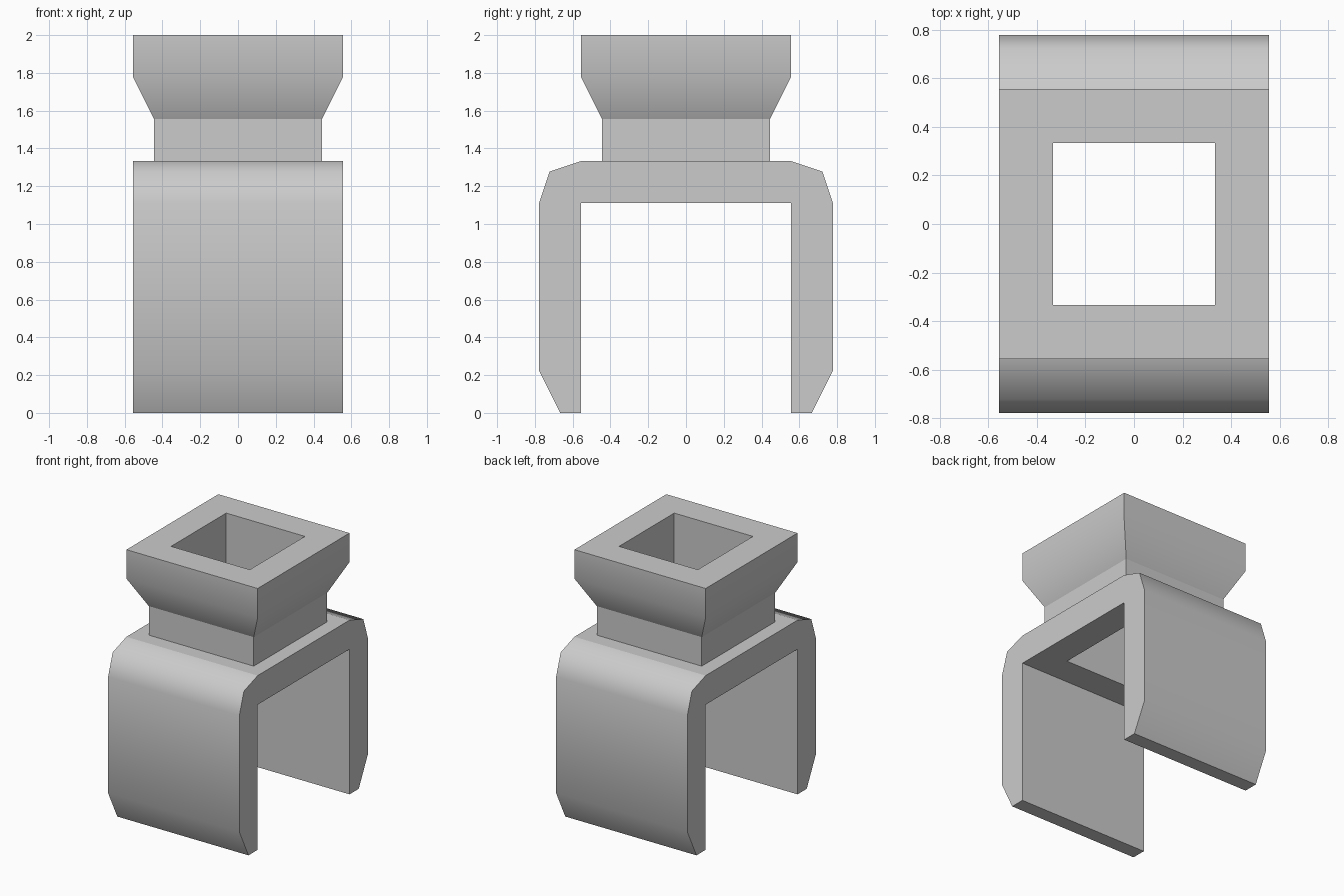
import bpy, bmesh, math

if "Cube" in bpy.data.objects:
    bpy.data.objects.remove(bpy.data.objects["Cube"])

U = 1 / 9  # model grid: everything sits on ninths
bm = bmesh.new()


def square(r, z):
    return [bm.verts.new((x * U, y * U, z * U))
            for x, y in ((-r, -r), (r, -r), (r, r), (-r, r))]


# Saddle plate, through hole, neck and flared socket: one loft of squares
rings = [square(r, z) for r, z in (
    (5, 10), (3, 10), (3, 18), (5, 18), (5, 16), (4, 14), (4, 12), (5, 12))]
for n, a in enumerate(rings):
    b = rings[(n + 1) % len(rings)]
    for i in range(4):
        # The last gap is the plate rim: its y sides are taken by the legs
        if n == len(rings) - 1 and i in (0, 2):
            continue
        j = (i + 1) % 4
        bm.faces.new((a[i], a[j], b[j], b[i]))

# Two mirrored legs: profile extruded along x, open where they meet the plate
leg = [(5, 10), (5, 0), (6, 0), (7, 2), (7, 10), (6.5, 11.5), (5, 12)]
for side in (-1, 1):
    ends = [[bm.verts.new((x * U, side * y * U, z * U)) for y, z in leg]
            for x in (-5, 5)]
    for e in ends:
        bm.faces.new(e)
    for i in range(len(leg) - 1):
        bm.faces.new((ends[0][i], ends[0][i + 1], ends[1][i + 1], ends[1][i]))

bmesh.ops.remove_doubles(bm, verts=bm.verts, dist=1e-4)
bmesh.ops.recalc_face_normals(bm, faces=bm.faces)

# Soft edges on the leg bevels and socket flare, sharp everywhere else
soft_leg = {(7, 2), (7, 10), (6.5, 11.5)}


def key(v):
    return (round(abs(v.co.y) / U, 2), round(v.co.z / U, 2))


for f in bm.faces:
    f.smooth = True
for e in bm.edges:
    a, b = (key(v) for v in e.verts)
    soft = (a == b and a in soft_leg) or (a[1] == b[1] == 16)
    flat = e.calc_face_angle(math.pi) < 0.02
    e.smooth = soft or flat

mesh = bpy.data.meshes.new("saddle_bracket_with_socket")
bm.to_mesh(mesh)
bm.free()
obj = bpy.data.objects.new("saddle_bracket_with_socket", mesh)
bpy.context.collection.objects.link(obj)
